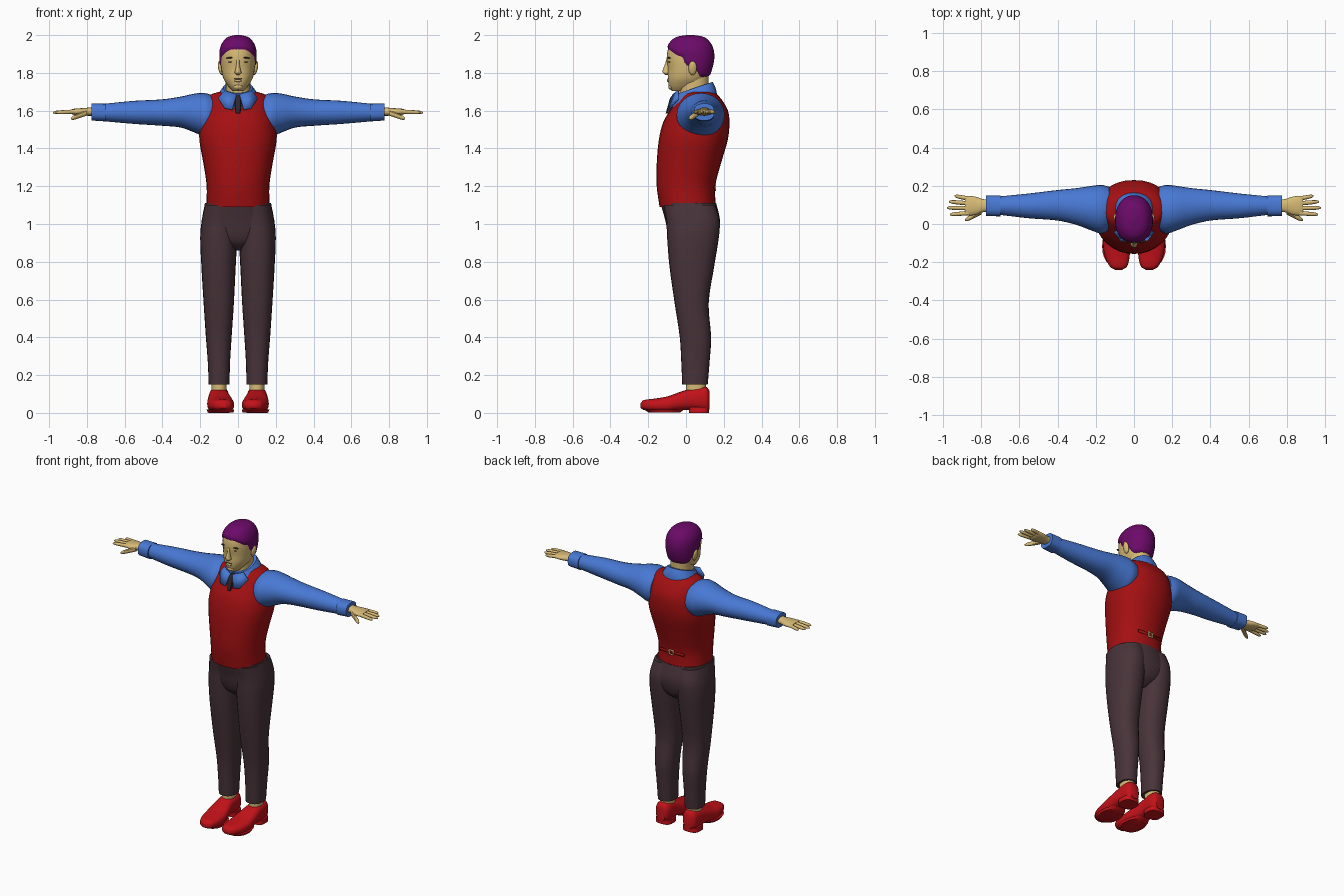
import bpy, bmesh, math
from mathutils import Matrix, Vector

cube = bpy.data.objects.get("Cube")
if cube:
    bpy.data.objects.remove(cube)


def material(name, *rgb):
    m = bpy.data.materials.new(name)
    m.use_nodes = True
    m.diffuse_color = (*rgb, 1)
    m.node_tree.nodes["Principled BSDF"].inputs["Base Color"].default_value = (*rgb, 1)
    return m


RED = material("vest red", 0.37, 0.005, 0.006)
SHOE = material("shoe red", 0.55, 0.006, 0.01)
BLUE = material("shirt blue", 0.065, 0.19, 0.66)
SKIN = material("skin", 0.68, 0.49, 0.18)
HAIR = material("hair purple", 0.15, 0.003, 0.14)
TROUSER = material("trouser brown", 0.065, 0.034, 0.042)
DARK = material("dark", 0.03, 0.02, 0.025)


def finish(name, bm, mat, mirror=False, angle=40):
    bmesh.ops.recalc_face_normals(bm, faces=bm.faces)
    mesh = bpy.data.meshes.new(name)
    bm.to_mesh(mesh)
    bm.free()
    mesh.materials.append(mat)
    ob = bpy.data.objects.new(name, mesh)
    bpy.context.collection.objects.link(ob)
    bpy.ops.object.select_all(action='DESELECT')
    ob.select_set(True)
    bpy.context.view_layer.objects.active = ob
    bpy.ops.object.shade_smooth_by_angle(angle=math.radians(angle))
    if mirror:
        ob.modifiers.new("mirror", 'MIRROR').use_clip = False
    return ob


def smooth_keys(keys, steps):
    """Hermite interpolation through the cross-section keys."""
    keys = [Vector(k) for k in keys]
    out = []
    for i in range(len(keys) - 1):
        p, q = keys[i], keys[i + 1]
        tans = []
        for j in (i, i + 1):
            lo, hi = max(j - 1, 0), min(j + 1, len(keys) - 1)
            span = keys[hi][0] - keys[lo][0]
            tans.append((keys[hi] - keys[lo]) * ((q[0] - p[0]) / span))
        for s in range(steps):
            t = s / steps
            h = t * t * (3 - 2 * t)
            out.append(p * (1 - h) + q * h + tans[0] * t * (1 - t) ** 2 - tans[1] * t * t * (1 - t))
    return out + [keys[-1]]


def loft(axis, keys, sides=24, steps=4, power=2.2):
    """Skin sections (t, a_min, a_max, b_min, b_max) along an axis."""
    place = {'x': lambda t, a, b: (t, a, b),
             'y': lambda t, a, b: (a, t, b),
             'z': lambda t, a, b: (a, b, t)}[axis]
    bm = bmesh.new()
    rings = []
    for t, a0, a1, b0, b1 in smooth_keys(keys, steps):
        ring = []
        for i in range(sides):
            u = math.tau * i / sides
            c, s = math.cos(u), math.sin(u)
            c = math.copysign(abs(c) ** (2 / power), c)
            s = math.copysign(abs(s) ** (2 / power), s)
            ring.append(bm.verts.new(place(t, (a0 + a1 + (a1 - a0) * c) / 2, (b0 + b1 + (b1 - b0) * s) / 2)))
        rings.append(ring)
    for r, n in zip(rings, rings[1:]):
        for i in range(sides):
            j = (i + 1) % sides
            bm.faces.new((r[i], r[j], n[j], n[i]))
    bm.faces.new(rings[0])
    bm.faces.new(rings[-1])
    return bm


def round_keys(rows):
    """Sections symmetric in x: (z, half_width, y_front, y_back)."""
    return [(z, -w, w, f, b) for z, w, f, b in rows]


def ellipsoid(name, mat, centre, size, mirror=False, turn=0):
    bm = bmesh.new()
    m = Matrix.Translation(centre) @ Matrix.Rotation(turn, 4, 'Y') @ Matrix.Diagonal((*size, 1))
    bmesh.ops.create_uvsphere(bm, u_segments=16, v_segments=10, radius=1, matrix=m)
    return finish(name, bm, mat, mirror)


# Vest
finish("vest", loft('z', round_keys([
    (1.09, .168, -.14, .158), (1.2, .166, -.155, .155), (1.32, .183, -.155, .185),
    (1.45, .205, -.143, .222), (1.54, .198, -.12, .23), (1.6, .183, -.085, .222),
    (1.65, .17, -.045, .195), (1.685, .145, -.015, .165), (1.7, .1, .01, .14)]), sides=32), RED)

# Trousers
finish("trouser_seat", loft('z', round_keys([
    (.86, .03, -.03, .1), (.9, .12, -.075, .15), (.95, .18, -.095, .172),
    (1.02, .19, -.11, .18), (1.11, .175, -.135, .16)])), TROUSER)
finish("trouser_leg", loft('z', [
    (.15, .045, .155, -.02, .115), (.27, .042, .16, -.025, .125), (.4, .034, .17, -.033, .133),
    (.58, .022, .182, -.06, .12), (.78, .012, .194, -.088, .15), (.93, .004, .2, -.1, .174),
    (1.02, .004, .192, -.105, .178), (1.1, .01, .175, -.12, .155)], power=2.3), TROUSER, True)

# Shoes and ankles
finish("ankle", loft('z', [(.08, .06, .14, .0, .105), (.2, .06, .14, .0, .105)]), SKIN, True)
finish("shoe", loft('y', [
    (-.24, .062, .1, .025, .052), (-.225, .038, .125, .016, .067), (-.17, .023, .152, .007, .075),
    (-.1, .022, .163, .004, .087), (-.04, .034, .16, .012, .108), (.02, .046, .156, .016, .128),
    (.08, .048, .152, .012, .14), (.112, .056, .146, .012, .135), (.125, .07, .13, .02, .115)],
    power=2.6), SHOE, True)
finish("shoe_heel", loft('z', [(0, .045, .157, .015, .123), (.03, .046, .156, .015, .123)],
       steps=1, power=3), SHOE, True)
finish("shoe_sole", loft('z', [(.003, .024, .16, -.2, -.03), (.018, .02, .167, -.222, -.01)],
       steps=1), SHOE, True)

# Sleeves and cuffs
finish("sleeve", loft('x', [
    (.13, -.035, .195, 1.47, 1.68), (.17, -.05, .205, 1.46, 1.692), (.22, -.035, .2, 1.48, 1.692),
    (.3, -.005, .188, 1.51, 1.675), (.4, .018, .178, 1.52, 1.66), (.55, .03, .16, 1.53, 1.652),
    (.72, .05, .143, 1.545, 1.635)], power=2), BLUE, True)
finish("cuff", loft('x', [(.7, .04, .15, 1.543, 1.637), (.775, .042, .15, 1.548, 1.638)],
       steps=1, power=2.6), BLUE, True)

# Hands
finish("palm", loft('x', [
    (.75, .065, .13, 1.573, 1.618), (.79, .062, .13, 1.573, 1.616), (.83, .048, .143, 1.574, 1.613),
    (.87, .045, .147, 1.578, 1.61), (.885, .052, .142, 1.585, 1.606)]), SKIN, True)


def finger(name, start, end, r):
    s, e = Vector(start), Vector(end)
    keys = []
    for f, k in ((0, 1), (.5, .95), (.85, .8), (1, .3)):
        p = s.lerp(e, f)
        keys.append((p.x, p.y - r * k, p.y + r * k, p.z - r * k, p.z + r * k))
    finish(name, loft('x', keys, sides=10, steps=2, power=2), SKIN, True)


for name, y, tip_x, tip_y in (("index_finger", .057, .965, .05), ("middle_finger", .083, .98, .085),
                              ("ring_finger", .108, .97, .117), ("little_finger", .133, .94, .147)):
    finger(name, (.865, y, 1.595), (tip_x, tip_y, 1.59), .0115)
finger("thumb", (.8, .065, 1.588), (.885, .02, 1.558), .015)

# Neck and head
finish("neck", loft('z', round_keys([
    (1.6, .075, -.03, .125), (1.7, .066, -.035, .12), (1.8, .066, -.04, .12)])), SKIN)
HEAD = round_keys([
    (1.705, .028, -.076, .02), (1.73, .052, -.09, .07), (1.77, .077, -.096, .108),
    (1.82, .088, -.096, .13), (1.88, .091, -.102, .142), (1.93, .087, -.094, .136),
    (1.965, .07, -.073, .115), (1.985, .045, -.04, .085), (1.993, .008, .01, .035)])
finish("head", loft('z', HEAD, sides=32, steps=6), SKIN, angle=60)

# Hair rises out of the head surface above a hairline
HAIRLINE = ((-.2, 1.935), (-.09, 1.925), (-.05, 1.895), (-.02, 1.885), (0, 1.84),
            (.045, 1.835), (.075, 1.78), (.3, 1.77))


def hairline(y):
    for (y0, z0), (y1, z1) in zip(HAIRLINE, HAIRLINE[1:]):
        if y <= y1:
            return z0 + (z1 - z0) * (y - y0) / (y1 - y0)


bm = loft('z', HEAD, sides=64, steps=8)
bmesh.ops.recalc_face_normals(bm, faces=bm.faces)
bm.normal_update()
shift = {v: v.normal * max(-.01, min(.008, .5 * (v.co.z - hairline(v.co.y)))) for v in bm.verts}
for v, d in shift.items():
    v.co += d
finish("hair", bm, HAIR, angle=60)

# Face
finish("nose", loft('z', round_keys([
    (1.79, .008, -.11, -.08), (1.8, .018, -.122, -.08), (1.815, .014, -.123, -.08),
    (1.85, .008, -.11, -.08), (1.875, .01, -.103, -.08)]), sides=12), SKIN, angle=60)
ellipsoid("ear", SKIN, (.093, .035, 1.825), (.012, .022, .038), True, .2)
ellipsoid("brow", DARK, (.04, -.089, 1.88), (.024, .009, .004), True, .1)
ellipsoid("eye", DARK, (.037, -.087, 1.858), (.014, .007, .004), True)
ellipsoid("mouth", DARK, (0, -.094, 1.768), (.026, .005, .002))
ellipsoid("lower_lip", SKIN, (0, -.093, 1.759), (.02, .009, .007))
ellipsoid("chin", SKIN, (0, -.077, 1.727), (.026, .017, .017))

# Shirt collar, higher at the back
bm = loft('z', round_keys([(1.645, .125, -.078, .165), (1.68, .108, -.066, .158),
                           (1.722, .078, -.046, .142)]))
for v in bm.verts:
    v.co.z += .33 * (v.co.y - .05)
finish("collar", bm, BLUE)


def plate(name, points, mat, thick, mirror=False):
    bm = bmesh.new()
    bm.faces.new([bm.verts.new(p) for p in points])
    ob = finish(name, bm, mat, mirror)
    mod = ob.modifiers.new("thickness", 'SOLIDIFY')
    mod.thickness, mod.offset = thick, 0


plate("collar_wing", [(.008, -.068, 1.685), (.07, -.042, 1.705), (.105, -.04, 1.665),
                      (.07, -.085, 1.612), (.03, -.094, 1.605)], BLUE, .009, True)
finish("tie", loft('z', round_keys([
    (1.585, .012, -.108, -.07), (1.64, .02, -.092, -.06), (1.665, .017, -.085, -.05),
    (1.685, .012, -.07, -.03)]), sides=8, steps=2), DARK)

# Back strap and buckle
plate("back_strap", [(-.09, .15, 1.185), (.09, .15, 1.185), (.09, .15, 1.2), (-.09, .15, 1.2)], RED, .009)
bm = bmesh.new()
rim = [[bm.verts.new((x * s, .16, 1.192 + z * s)) for x, z in ((-1, -1), (1, -1), (1, 1), (-1, 1))]
       for s in (.011, .018)]
for i in range(4):
    j = (i + 1) % 4
    bm.faces.new((rim[0][i], rim[0][j], rim[1][j], rim[1][i]))
finish("buckle", bm, SKIN).modifiers.new("thickness", 'SOLIDIFY').thickness = .009
